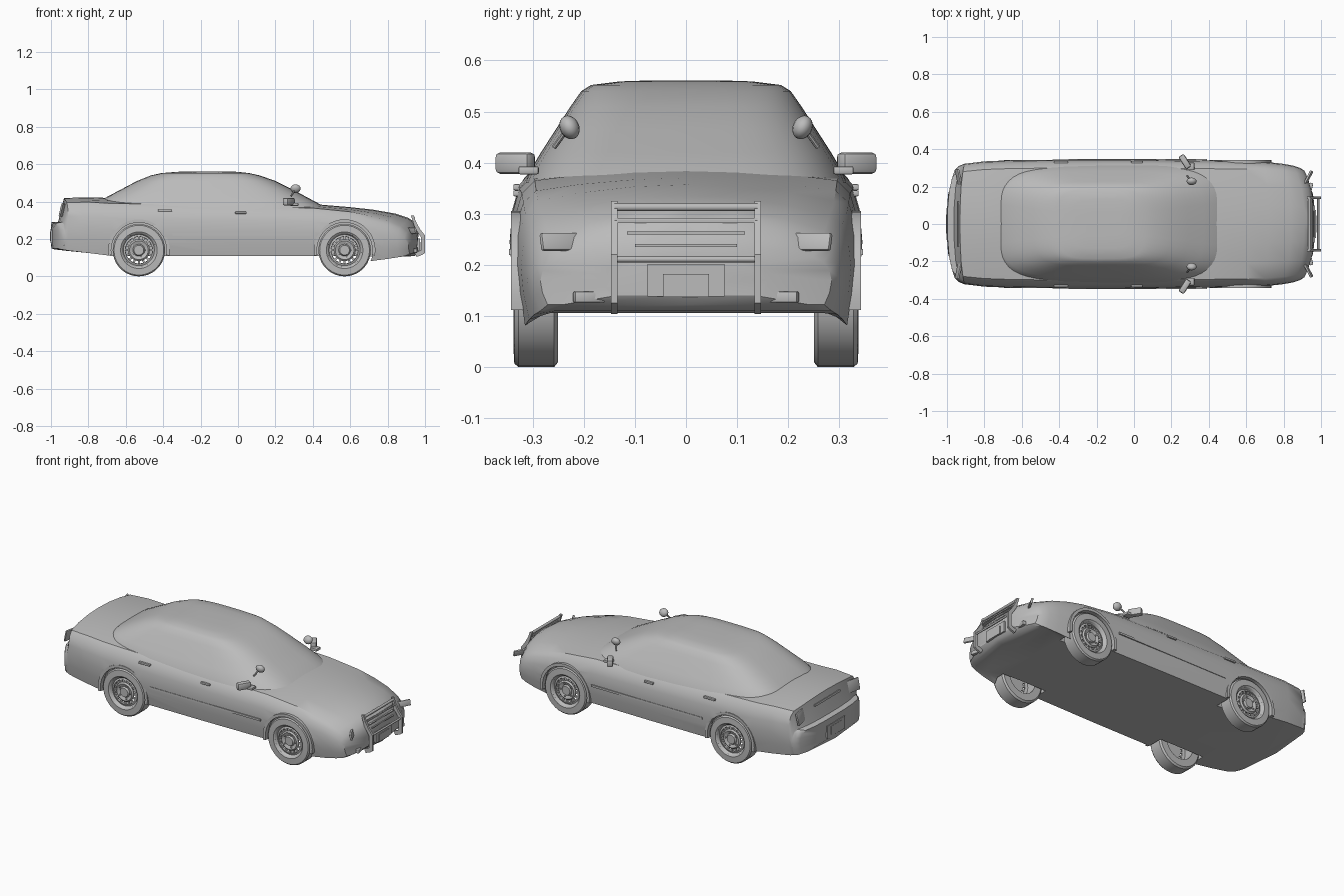
import bpy, bmesh
from math import sin, cos, pi, radians
from mathutils import Matrix, Vector, Euler

old = bpy.data.objects.get("Cube")
if old:
    bpy.data.objects.remove(old)

grey = bpy.data.materials.new("plain_grey")
grey.use_nodes = True
grey.diffuse_color = (0.5, 0.5, 0.5, 1)
grey.node_tree.nodes["Principled BSDF"].inputs["Base Color"].default_value = (0.5, 0.5, 0.5, 1)


def shade(me, angle=32):
    me.shade_smooth()
    me.set_sharp_from_angle(angle=radians(angle))


def finish(name, bm):
    bmesh.ops.remove_doubles(bm, verts=bm.verts, dist=0.0002)
    bmesh.ops.recalc_face_normals(bm, faces=bm.faces)
    me = bpy.data.meshes.new(name)
    bm.to_mesh(me)
    bm.free()
    me.materials.append(grey)
    shade(me)
    ob = bpy.data.objects.new(name, me)
    bpy.context.collection.objects.link(ob)
    return ob


def loft(name, rings, caps=True):
    bm = bmesh.new()
    rows = [[bm.verts.new(p) for p in ring] for ring in rings]
    n = len(rows[0])
    for a, b in zip(rows, rows[1:]):
        for i in range(n):
            j = (i + 1) % n
            bm.faces.new((a[i], a[j], b[j], b[i]))
    if caps:
        bm.faces.new(rows[0])
        bm.faces.new(rows[-1])
    return finish(name, bm)


def lathe(name, profile, center, side, n=32):
    cx, cy, cz = center
    rings = [[(cx + r * cos(2 * pi * k / n), cy + side * y, cz + r * sin(2 * pi * k / n))
              for k in range(n)] for r, y in profile]
    return loft(name, rings, caps=False)


def prism(name, outline, y0, y1):
    return loft(name, [[(x, y, z) for x, z in outline] for y in (y0, y1)])


def box(name, center, size, rot=(0, 0, 0), bevel=0):
    bm = bmesh.new()
    m = (Matrix.Translation(center) @ Euler([radians(a) for a in rot]).to_matrix().to_4x4()
         @ Matrix.Diagonal((*size, 1)))
    bmesh.ops.create_cube(bm, size=1, matrix=m)
    if bevel:
        bmesh.ops.bevel(bm, geom=bm.edges[:], offset=bevel, segments=2, affect='EDGES', profile=0.5)
    return finish(name, bm)


def rod(name, a, b, r1, r2=None, n=12):
    a, b = Vector(a), Vector(b)
    d = b - a
    m = Matrix.Translation((a + b) / 2) @ d.to_track_quat('Z', 'Y').to_matrix().to_4x4()
    bm = bmesh.new()
    bmesh.ops.create_cone(bm, cap_ends=True, segments=n, radius1=r1,
                          radius2=r1 if r2 is None else r2, depth=d.length, matrix=m)
    return finish(name, bm)


# Lower body: x, sill height, half width, shoulder height, centre height
stations = [
    (-1.0, .17, .16, .25, .262), (-.997, .15, .285, .283, .29), (-.985, .145, .305, .287, .292),
    (-.962, .142, .315, .29, .292), (-.958, .142, .315, .297, .305), (-.93, .138, .322, .395, .42),
    (-.80, .125, .335, .397, .421), (-.68, .11, .34, .39, .42), (-.4, .11, .345, .385, .40),
    (0, .11, .345, .375, .39), (.4, .11, .34, .365, .387), (.6, .11, .337, .345, .37),
    (.72, .08, .333, .325, .357), (.84, .093, .323, .297, .336), (.91, .103, .312, .268, .313),
    (.945, .11, .30, .24, .29), (.962, .122, .285, .215, .245), (.966, .14, .16, .20, .22)]


def body_ring(x, zb, w, zs, zt):
    h, c = zs - zb, zt - zs
    half = [(0, max(zb, .106)), (.85 * w, max(zb, .106)), (.95 * w, zb), (.985 * w, zb + .25 * h),
            (w, zb + .5 * h), (.985 * w, zb + .72 * h), (.945 * w, zb + .9 * h), (.87 * w, zs),
            (.62 * w, zs + .5 * c), (.3 * w, zs + .88 * c), (0, zt)]
    full = half + [(-y, z) for y, z in half[-2:0:-1]]
    front = max(0, (x - .6) / .36)
    rear = max(0, (-x - .88) / .12)
    return [(x + (.045 * rear - .06 * front) * abs(y / .3) ** 3, y, z) for y, z in full]


body = loft("body", [body_ring(*s) for s in stations])

# Wheel arches cut into the body
WHEELS = [(x, s) for x in (-.53, .57) for s in (-1, 1)]
bpy.context.view_layer.objects.active = body
for x, s in WHEELS:
    cutter = rod("arch_cutter", (x, s * .235, .14), (x, s * .5, .14), .151, n=40)
    cutter.hide_render = True
    mod = body.modifiers.new("arch", 'BOOLEAN')
    mod.object = cutter
    mod.solver = 'EXACT'
    bpy.ops.object.modifier_apply(modifier=mod.name)
    bpy.data.objects.remove(cutter)
shade(body.data)

# Cabin: height, rear x, front x, half width
levels = [(.36, -.76, .475, .315), (.385, -.75, .44, .305), (.42, -.71, .375, .284),
          (.465, -.625, .29, .255), (.51, -.54, .2, .226), (.54, -.465, .115, .205),
          (.552, -.41, .06, .186), (.559, -.33, .0, .13), (.561, -.26, -.06, .07)]
N = 48


def cabin_ring(z, x0, x1, w):
    def bulge(v):
        return (1 if v >= 0 else -1) * abs(v) ** .5
    a, c = (x1 - x0) / 2, (x1 + x0) / 2
    return [(c + a * bulge(cos(t)), w * bulge(sin(t)), z)
            for t in (2 * pi * k / N for k in range(N))]


loft("cabin", [cabin_ring(*v) for v in levels])

# Wheels and arch lips
tyre = [(.088, -.044), (.13, -.044), (.14, -.036), (.14, .034), (.133, .042),
        (.098, .044), (.09, .038), (.088, -.044)]
rim = [(.09, .038), (.083, .026), (.073, .03), (.071, .02), (.088, .016), (.09, .038)]
hub = [(.0005, .036), (.026, .036), (.032, .026), (.05, .033), (.058, .026), (.056, .016),
       (.0005, .016)]
for x, s in WHEELS:
    center = (x, s * .294, .14)
    lathe("tyre", tyre, center, s, 36)
    lathe("rim", rim, center, s)
    lathe("hub", hub, center, s)
    for k in range(16):
        a = 2 * pi * k / 16
        box("rim_spoke", (x + .065 * cos(a), s * .316, .14 + .065 * sin(a)),
            (.02, .008, .011), (0, -360 * k / 16, 0))
    for k in range(5):
        a = 2 * pi * k / 5
        p = (x + .04 * cos(a), .14 + .04 * sin(a))
        rod("wheel_nut", (p[0], s * .318, p[1]), (p[0], s * .33, p[1]), .005, n=6)
    arc = [radians(-10 + 10 * k) for k in range(21)]
    lip = ([(x + .165 * cos(a), .14 + .165 * sin(a)) for a in arc]
           + [(x + .148 * cos(a), .14 + .148 * sin(a)) for a in reversed(arc)])
    prism("arch_lip", lip, s * .315, s * .342)

# Push bar
upright = [(.925, .325), (.94, .325), (.952, .29), (.975, .25), (.999, .22), (.999, .125),
           (.985, .115), (.955, .104), (.945, .125), (.978, .14), (.978, .21), (.945, .26)]
for s in (-1, 1):
    prism("push_bar_upright", upright, s * .134, s * .147)
for x, z, r in ((.938, .313, .008), (.95, .288, .004), (.985, .211, .006)):
    rod("push_bar_rail", (x, -.14, z), (x, .14, z), r)

# Nose details
box("front_plate_holder", (.966, 0, .17), (.012, .15, .064))
box("front_plate", (.973, 0, .16), (.006, .09, .045))
for z, x, w in ((.238, .962, .2), (.262, .955, .23), (.285, .948, .27)):
    box("grille_bar", (x, 0, z), (.012, w, .006))

# Paired side parts
for s in (-1, 1):
    box("headlight", (.925, s * .235, .245), (.012, .11, .035), (0, -15, -s * 28), .004)
    box("fog_light", (.942, s * .19, .137), (.02, .06, .022), (0, 0, -s * 14), .003)
    box("tail_light", (-.935, s * .235, .355), (.01, .12, .07), (0, 13, s * 12), .003)
    box("side_moulding", (.02, s * .343, .225), (.74, .007, .012))
    for x, z in ((-.39, .352), (.015, .34)):
        box("door_handle", (x, s * .331, z), (.075 if x < 0 else .06, .014, .012), (0, 0, 0), .003)
    # Door mirrors
    box("mirror_arm", (.30, s * .308, .385), (.045, .04, .016), (0, 0, 0), .004)
    box("mirror_housing", (.272, s * .334, .399), (.034, .078, .042), (0, 0, s * 32), .009)
    # Spot lamps on the windscreen pillars
    rod("spot_lamp_stalk", (.285, s * .258, .43), (.302, s * .235, .462), .005, n=8)
    m = (Matrix.Translation((.308, s * .228, .469)) @ Euler((s * -.45, 0, 0)).to_matrix().to_4x4()
         @ Matrix.Diagonal((.027, .019, .024, 1)))
    bm = bmesh.new()
    bmesh.ops.create_uvsphere(bm, u_segments=16, v_segments=10, radius=1, matrix=m)
    finish("spot_lamp", bm)

# Rear details
box("boot_trim", (-.942, 0, .375), (.008, .24, .012), (0, 13, 0))
box("rear_plate_frame", (-.998, 0, .215), (.008, .17, .075))
box("rear_plate", (-1.0, 0, .215), (.008, .1, .05))
